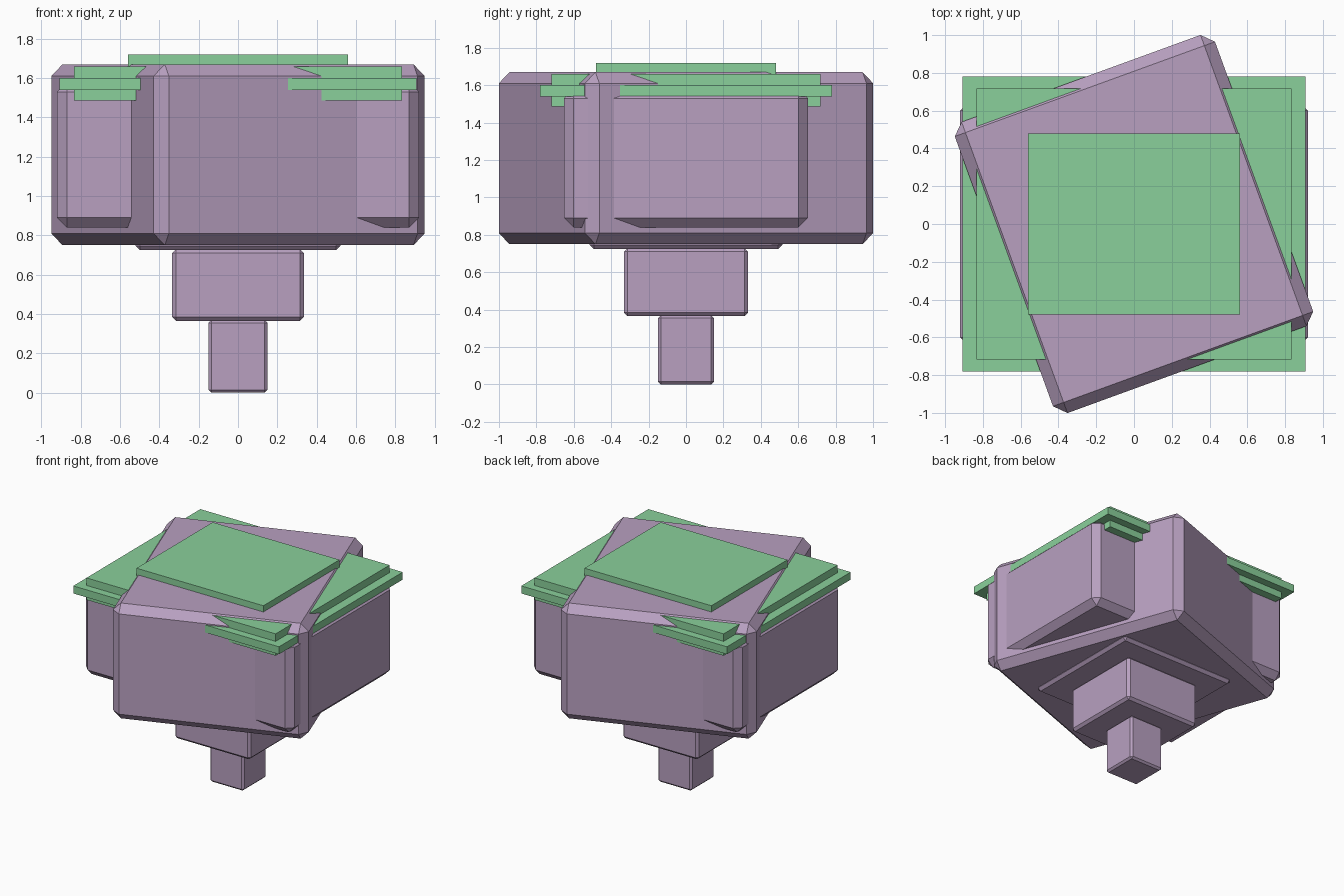
import bpy
import bmesh
from math import radians
from mathutils import Matrix

cube = bpy.data.objects.get("Cube")
if cube:
    bpy.data.objects.remove(cube, do_unlink=True)


def material(name, color):
    mat = bpy.data.materials.new(name)
    mat.use_nodes = True
    mat.diffuse_color = color
    mat.node_tree.nodes["Principled BSDF"].inputs["Base Color"].default_value = color
    return mat


purple = material("dusty purple", (0.479, 0.352, 0.527, 1))
green = material("soft green", (0.254, 0.631, 0.328, 1))


def box(name, half_x, half_y, bottom, top, mat, chamfer=0, turn=0):
    """Box centred on the vertical axis, with optional chamfered edges."""
    bm = bmesh.new()
    bmesh.ops.create_cube(bm, size=1)
    bmesh.ops.scale(bm, vec=(2 * half_x, 2 * half_y, top - bottom), verts=bm.verts)
    if chamfer:
        bmesh.ops.bevel(bm, geom=bm.edges[:], offset=chamfer, segments=1,
                        affect='EDGES', clamp_overlap=True)
    bm.transform(Matrix.Translation((0, 0, (bottom + top) / 2))
                 @ Matrix.Rotation(radians(turn), 4, 'Z'))
    mesh = bpy.data.meshes.new(name)
    bm.to_mesh(mesh)
    bm.free()
    mesh.materials.append(mat)
    obj = bpy.data.objects.new(name, mesh)
    bpy.context.scene.collection.objects.link(obj)
    return obj


# Stepped stem
box("stem_tip", 0.15, 0.15, 0, 0.37, purple, 0.015)
box("stem_block", 0.335, 0.332, 0.365, 0.73, purple, 0.02)
box("stem_collar", 0.52, 0.515, 0.725, 0.85, purple, 0.022)

# Two crossing body blocks, one turned
box("turned_body", 0.733, 0.82, 0.75, 1.67, purple, 0.06, turn=20)
box("straight_body", 0.92, 0.652, 0.84, 1.58, purple, 0.05)

# Green layered slabs
box("lower_slab", 0.835, 0.718, 1.485, 1.545, green)
box("wide_slab", 0.908, 0.78, 1.54, 1.6, green)
box("upper_slab", 0.835, 0.718, 1.595, 1.66, green)
box("top_slab", 0.56, 0.48, 1.66, 1.72, green)
